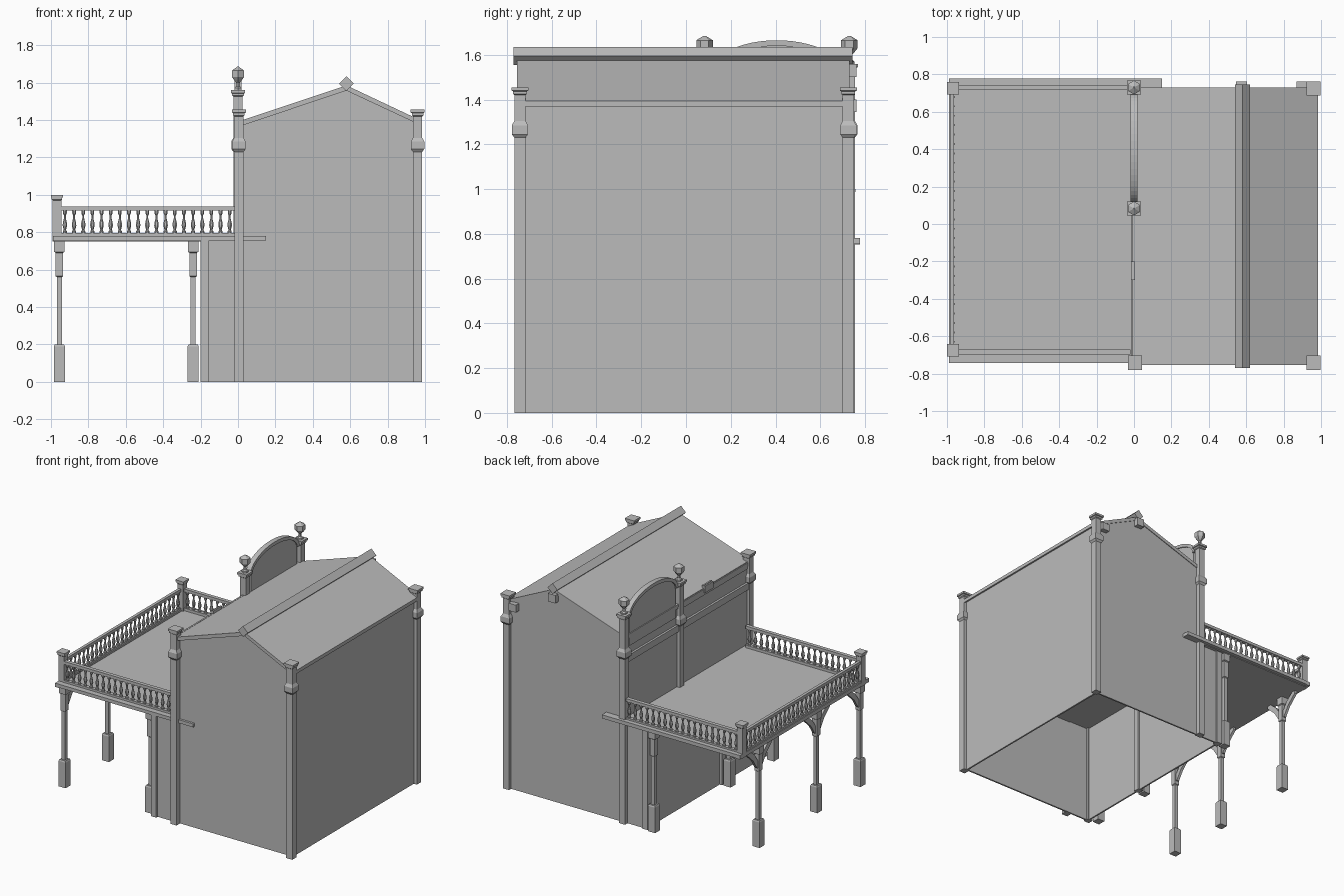
import bpy, bmesh, math
from mathutils import Vector

cube = bpy.data.objects.get("Cube")
if cube:
    bpy.data.objects.remove(cube)

grey = bpy.data.materials.new("plain grey")
grey.use_nodes = True
grey.diffuse_color = (0.5, 0.5, 0.5, 1)
grey.node_tree.nodes["Principled BSDF"].inputs["Base Color"].default_value = (0.5, 0.5, 0.5, 1)


def finish(name, bm):
    bmesh.ops.recalc_face_normals(bm, faces=bm.faces)
    mesh = bpy.data.meshes.new(name)
    bm.to_mesh(mesh)
    bm.free()
    mesh.materials.append(grey)
    obj = bpy.data.objects.new(name, mesh)
    bpy.context.scene.collection.objects.link(obj)
    return obj


def add_box(bm, x0, x1, y0, y1, z0, z1):
    ring = [(x0, y0), (x1, y0), (x1, y1), (x0, y1)]
    loft(bm, [[Vector((x, y, z)) for x, y in ring] for z in (z0, z1)])


def loft(bm, rings):
    """Skin a stack of rings and cap both ends."""
    loops = [[bm.verts.new(p) for p in ring] for ring in rings]
    n = len(loops[0])
    for a, b in zip(loops, loops[1:]):
        for i in range(n):
            j = (i + 1) % n
            bm.faces.new((a[i], a[j], b[j], b[i]))
    bm.faces.new(loops[0][::-1])
    bm.faces.new(loops[-1])


def turned(bm, x, y, profile, sides=4):
    """Stack of (half width, z) rings; four sides give a square section."""
    turn = math.pi / sides
    grow = 1 / math.cos(turn)
    loft(bm, [[Vector((x + r * grow * math.cos(turn + i * 2 * turn),
                       y + r * grow * math.sin(turn + i * 2 * turn), z))
               for i in range(sides)] for r, z in profile])


def box(name, *size):
    bm = bmesh.new()
    add_box(bm, *size)
    return finish(name, bm)


def prism(name, points, axis, start, end):
    """Extrude a profile: (x, z) along y or (y, z) along x."""
    bm = bmesh.new()
    loft(bm, [[Vector((a, d, z) if axis == "y" else (d, a, z)) for a, z in points]
              for d in (start, end)])
    return finish(name, bm)


FRONT, BACK, RIGHT, LOW_X = -0.725, 0.725, 0.96, -0.18
FLOOR = 0.755

# Ground floor walls, open underneath
T = 0.012
box("lower_front_wall", LOW_X, RIGHT, FRONT, FRONT + T, 0, FLOOR)
box("lower_back_wall", LOW_X, RIGHT, BACK - T, BACK, 0, FLOOR)
box("lower_left_wall", RIGHT - T, RIGHT, FRONT, BACK, 0, FLOOR)
box("lower_porch_wall", LOW_X, LOW_X + T, FRONT, BACK, 0, FLOOR)

# Gabled upper storey and roof
prism("upper_storey", [(0, FLOOR - 0.01), (RIGHT, FLOOR - 0.01), (RIGHT, 1.38),
                       (0.58, 1.56), (0, 1.365)], "y", FRONT, BACK)
prism("roof", [(-0.01, 1.36), (0.58, 1.557), (0.985, 1.368),
               (0.985, 1.394), (0.58, 1.585), (-0.01, 1.388)], "y", -0.755, 0.73)
prism("ridge_beam", [(0.54, 1.595), (0.58, 1.555), (0.62, 1.595), (0.58, 1.635)],
      "y", -0.77, 0.745)
box("ridge_beam_end", 0.545, 0.605, 0.72, 0.762, 1.50, 1.56)
box("eave_beam_end", 0.87, 0.93, 0.72, 0.762, 1.345, 1.40)

# Corner posts with collar and cap
collar = [(0.025, 1.23), (0.036, 1.245), (0.036, 1.285), (0.025, 1.305)]


def post_profile(bottom, top):
    return [(0.025, bottom)] + collar + [
        (0.025, top - 0.035), (0.031, top - 0.03), (0.031, top - 0.018),
        (0.038, top - 0.015), (0.038, top)]


for name, x, y, bottom, top in (
        ("front_left_post", 0.96, -0.742, 0, 1.455), ("back_left_post", 0.96, 0.725, 0, 1.455),
        ("front_middle_post", 0.005, -0.742, 0, 1.455), ("back_parapet_post", 0, 0.73, 0, 1.56),
        ("inner_parapet_post", 0, 0.083, FLOOR, 1.56)):
    bm = bmesh.new()
    turned(bm, x, y, post_profile(bottom, top))
    # Urn finial on the tall posts
    if top > 1.5:
        turned(bm, x, y, [(0.02, top), (0.02, 1.57), (0.01, 1.58), (0.01, 1.60),
                          (0.022, 1.615), (0.032, 1.63), (0.032, 1.665), (0.004, 1.685)], 6)
    finish(name, bm)

for name, y in (("front_porch_wall_post", -0.72), ("middle_porch_wall_post", -0.16),
                ("back_porch_wall_post", 0.715)):
    box(name, -0.2, -0.155, y - 0.022, y + 0.022, 0, FLOOR)

# Arched parapet with a raised rim
def arch(width, height, base):
    steps = 24
    curve = [(0.406 + width * math.cos(math.pi * i / steps),
              1.525 + height * math.sin(math.pi * i / steps)) for i in range(steps + 1)]
    return [(curve[0][0], base)] + curve + [(curve[-1][0], base)]


prism("arched_parapet", arch(0.27, 0.125, 1.30), "x", -0.008, 0.012)
outer, inner = arch(0.29, 0.14, 1.40)[1:-1], arch(0.265, 0.115, 1.40)[1:-1]
prism("arch_rim", outer + inner[::-1], "x", -0.018, 0.02)
box("parapet_base_moulding", -0.015, 0.02, 0.1, 0.71, 1.375, 1.395)

# String course and low stepped parapet above the terrace
box("string_course", -0.016, 0.01, -0.72, 0.71, 1.19, 1.24)
prism("stepped_parapet", [(-0.72, 1.34), (0.06, 1.34), (0.06, 1.395), (-0.2, 1.395),
                          (-0.2, 1.415), (-0.3, 1.415), (-0.3, 1.395), (-0.72, 1.395)],
      "x", -0.006, 0.006)
box("parapet_centre_block", -0.016, 0.002, -0.3, -0.2, 1.36, 1.41)

# Terrace floor and edge beams
box("terrace_floor", -0.98, 0, -0.72, 0.75, 0.75, 0.775)
box("front_edge_beam", -0.99, 0.15, -0.742, -0.70, 0.755, 0.78)
box("back_edge_beam", -0.99, 0.15, 0.725, 0.777, 0.755, 0.782)
box("side_edge_beam", -0.99, -0.955, -0.742, 0.777, 0.752, 0.78)

# Porch columns
column = [(0.029, 0), (0.029, 0.19), (0.025, 0.2), (0.014, 0.2), (0.014, 0.56),
          (0.02, 0.565), (0.02, 0.69), (0.028, 0.695), (0.028, 0.752)]
bracket = [(0.012, 0.59), (0.03, 0.59), (0.075, 0.66), (0.15, 0.73),
           (0.15, 0.752), (0.12, 0.752), (0.06, 0.70), (0.012, 0.63)]
for row, x, places in (("outer", -0.955, (-0.68, -0.17, 0.51)),
                       ("wall", -0.24, (-0.68, -0.17, 0.72))):
    for n, y in enumerate(places):
        bm = bmesh.new()
        turned(bm, x, y, column)
        finish(f"{row}_column_{n + 1}", bm)
        for side in (-1, 1):
            if row == "outer" and not (n == 0 and side < 0):
                prism(f"column_bracket_{n + 1}", [(y + side * a, z) for a, z in bracket],
                      "x", x - 0.01, x + 0.01)

# Balustrade: corner posts, rails and turned balusters
for name, y in (("front_rail_post", -0.675), ("back_rail_post", 0.725)):
    bm = bmesh.new()
    turned(bm, -0.968, y, [(0.023, 0.75), (0.023, 0.97), (0.028, 0.975),
                           (0.028, 0.985), (0.033, 0.987), (0.033, 1.0)])
    finish(name, bm)

baluster = [(0.011, 0.79), (0.011, 0.805), (0.006, 0.812), (0.012, 0.835), (0.011, 0.85),
            (0.005, 0.875), (0.005, 0.89), (0.01, 0.9), (0.01, 0.918)]


def railing(name, start, end):
    (x0, y0), (x1, y1) = start, end
    wx, wy = (0.0, 0.014) if y0 == y1 else (0.011, 0.0)
    bm = bmesh.new()
    for low, high in ((0.775, 0.795), (0.915, 0.937)):
        add_box(bm, x0 - wx, x1 + wx, y0 - wy, y1 + wy, low, high)
    count = round((abs(x1 - x0) + abs(y1 - y0)) / 0.05)
    for i in range(count):
        t = (i + 0.5) / count
        turned(bm, x0 + (x1 - x0) * t, y0 + (y1 - y0) * t, baluster, 8)
    finish(name, bm)


railing("front_railing", (-0.95, -0.685), (-0.02, -0.685))
railing("back_railing", (-0.95, 0.73), (-0.02, 0.73))
railing("side_railing", (-0.973, -0.655), (-0.973, 0.705))
